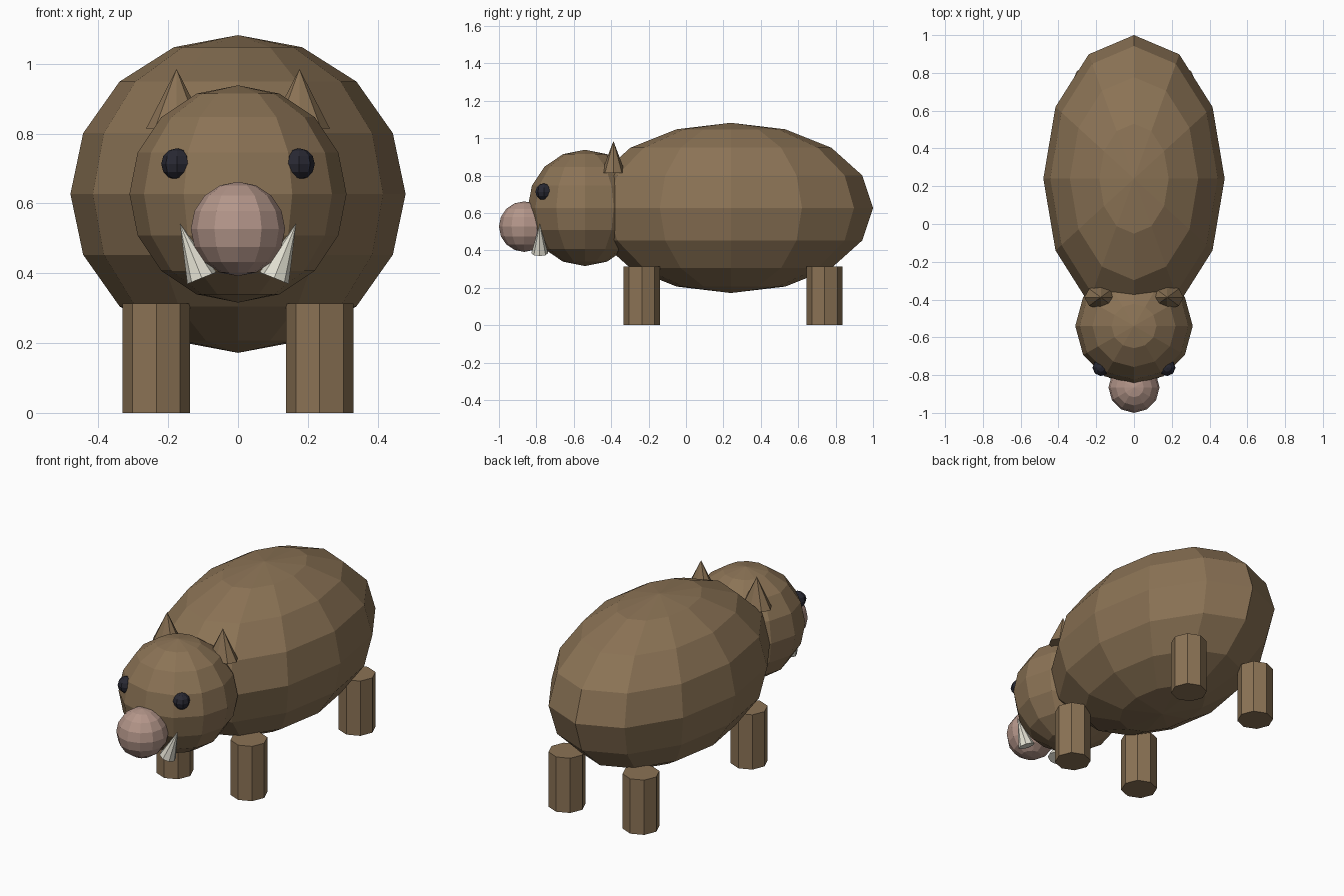
import bpy
import math

if "Cube" in bpy.data.objects:
    bpy.data.objects.remove(bpy.data.objects["Cube"], do_unlink=True)


def material(name, rgb):
    mat = bpy.data.materials.new(name)
    mat.use_nodes = True
    color = (*rgb, 1.0)
    mat.diffuse_color = color
    mat.node_tree.nodes["Principled BSDF"].inputs["Base Color"].default_value = color
    return mat


hide = material("brown_hide", (0.258, 0.171, 0.091))
snout_pink = material("dusty_pink", (0.456, 0.305, 0.254))
ivory = material("ivory", (0.75, 0.73, 0.63))
eye_dark = material("dark_eye", (0.021, 0.021, 0.032))


def finish(name, mat):
    obj = bpy.context.object
    obj.name = name
    obj.data.name = name
    obj.data.materials.append(mat)
    bpy.ops.object.shade_flat()
    return obj


def ball(name, mat, center, size, segments=12, rings=8):
    bpy.ops.mesh.primitive_uv_sphere_add(segments=segments, ring_count=rings,
                                         radius=1, location=center)
    bpy.context.object.scale = size
    return finish(name, mat)


def cone(name, mat, center, size, height, tilt=0.0):
    bpy.ops.mesh.primitive_cone_add(vertices=8, radius1=1, radius2=0, depth=height,
                                    location=center, rotation=(0, tilt, 0))
    bpy.context.object.scale = (*size, 1)
    return finish(name, mat)


def leg(name, x, y, height=0.313):
    bpy.ops.mesh.primitive_cylinder_add(vertices=8, radius=0.097, depth=height,
                                        location=(x, y, height / 2))
    return finish(name, hide)


# Trunk, head and snout
ball("body", hide, (0, 0.24, 0.627), (0.48, 0.76, 0.455))
ball("head", hide, (0, -0.54, 0.627), (0.311, 0.307, 0.311))
ball("snout", snout_pink, (0, -0.865, 0.527), (0.135, 0.135, 0.135))

# Paired parts
for side, s in (("left", 1), ("right", -1)):
    ball(f"{side}_eye", eye_dark, (s * 0.175, -0.76, 0.713), (0.045,) * 3, 8, 6)
    cone(f"{side}_ear", hide, (s * 0.176, -0.388, 0.9), (0.087, 0.064), 0.17)
    cone(f"{side}_tusk", ivory, (s * 0.135, -0.782, 0.464), (0.045, 0.045), 0.168,
         s * math.radians(22))
    leg(f"{side}_front_leg", s * 0.234, -0.236)
    leg(f"{side}_back_leg", s * 0.234, 0.741)
